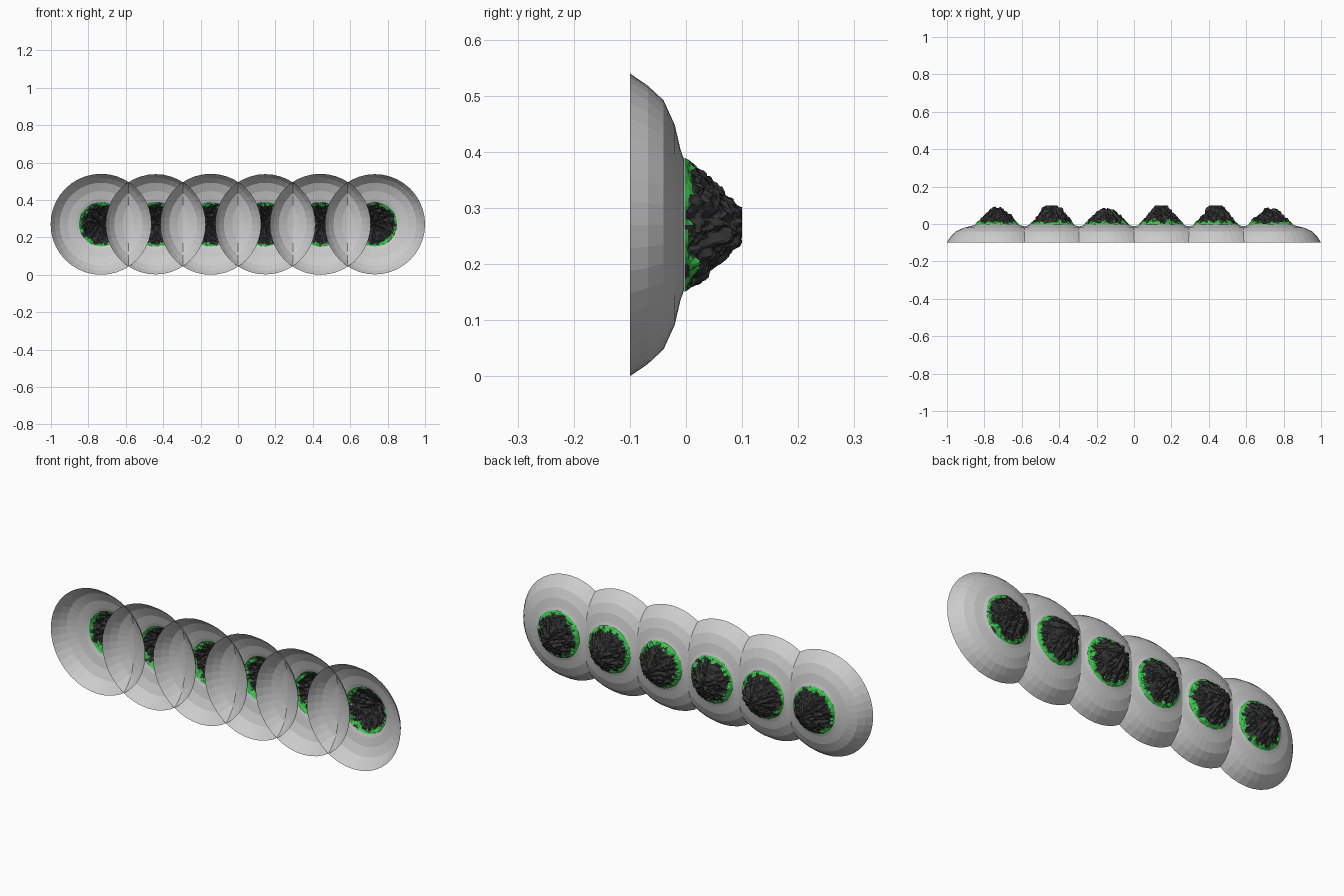
import bpy, bmesh, math
from mathutils import Vector, noise

if "Cube" in bpy.data.objects:
    bpy.data.objects.remove(bpy.data.objects["Cube"])

def material(name, color):
    m = bpy.data.materials.new(name)
    m.diffuse_color = color
    m.use_nodes = True
    m.node_tree.nodes["Principled BSDF"].inputs["Base Color"].default_value = m.diffuse_color
    return m

ROCK = material("dark_rock", (0.035, 0.035, 0.035, 1))
MOSS = material("green_moss", (0.04, 0.55, 0.07, 1))

CZ = 0.27
# outward-facing dish profile: radius, y
DISH = [(0.268, -0.1), (0.248, -0.068), (0.222, -0.04), (0.178, -0.02),
        (0.135, -0.01), (0.118, -0.004)]
# peak profile: radius, fraction of height
PEAK = [(0, 1.0), (0.02, 0.98), (0.04, 0.82), (0.06, 0.6),
        (0.08, 0.36), (0.1, 0.15), (0.12, 0.0)]

def slope(r):
    for (r0, h0), (r1, h1) in zip(PEAK, PEAK[1:]):
        if r <= r1:
            return h0 + (h1 - h0) * (r - r0) / (r1 - r0)
    return 0

def lathe(name, rings, segs, point, tip=None):
    bm = bmesh.new()
    grid = [[bm.verts.new(point(i, 2 * math.pi * k / segs)) for k in range(segs)]
            for i in range(rings)]
    for a, b in zip(grid, grid[1:]):
        for k in range(segs):
            n = (k + 1) % segs
            bm.faces.new((a[k], a[n], b[n], b[k]))
    if tip:
        t = bm.verts.new(tip)
        for k in range(segs):
            bm.faces.new((grid[-1][k], grid[-1][(k + 1) % segs], t))
    for f in bm.faces:
        f.normal_update()
        if f.normal.y < 0:
            f.normal_flip()
    me = bpy.data.meshes.new(name)
    bm.to_mesh(me)
    bm.free()
    ob = bpy.data.objects.new(name, me)
    bpy.context.collection.objects.link(ob)
    return ob

def dish(n, cx, size):
    def point(i, a):
        r, y = DISH[i]
        r *= size if i == 0 else 1
        return (cx + r * math.cos(a), y, CZ + r * math.sin(a))
    lathe(f"dish_{n}", len(DISH), 40, point)

def mountain(n, cx, height):
    rings, segs = 20, 88
    seed = Vector((n * 7.3, n * 3.1, 0))

    def point(i, a):
        r = 0.12 * (1 - i / rings)
        c, s = math.cos(a), math.sin(a)
        # radial ridges plus finer crags, fading to the rim
        ridge = noise.noise(Vector((c * 2.8, s * 2.8, r * 14)) + seed)
        crag = noise.noise(Vector((c * r * 75, s * r * 75, 2)) + seed)
        fade = min(1, i / 4) * min(1, (rings - i) / 5)
        y = height * slope(r) + fade * (0.02 * ridge + 0.013 * crag)
        y = min(0.1, max(y, -0.003)) - (0.003 if i == 0 else 0)
        rr = r + 0.008 * fade * crag
        return (cx + rr * c, y, CZ + rr * s)

    ob = lathe(f"mountain_{n}", rings, segs, point, (cx, height * 0.95, CZ))
    ob.data.materials.append(ROCK)
    ob.data.materials.append(MOSS)
    # moss gathers on the low ground in patches
    for f in ob.data.polygons:
        p = f.center - Vector((cx, 0, CZ))
        r = math.hypot(p.x, p.z)
        patch = noise.noise(p * 45 + seed)
        if r + 0.024 * patch > 0.105 and p.y < 0.04:
            f.material_index = 1

centres = [-0.732, -0.44, -0.146, 0.146, 0.44, 0.732]
heights = [0.085, 0.1, 0.08, 0.097, 0.1, 0.078]
for n, (cx, h) in enumerate(zip(centres, heights), 1):
    dish(n, cx, 1.0 + 0.007 * (n % 2))
    mountain(n, cx, h)
